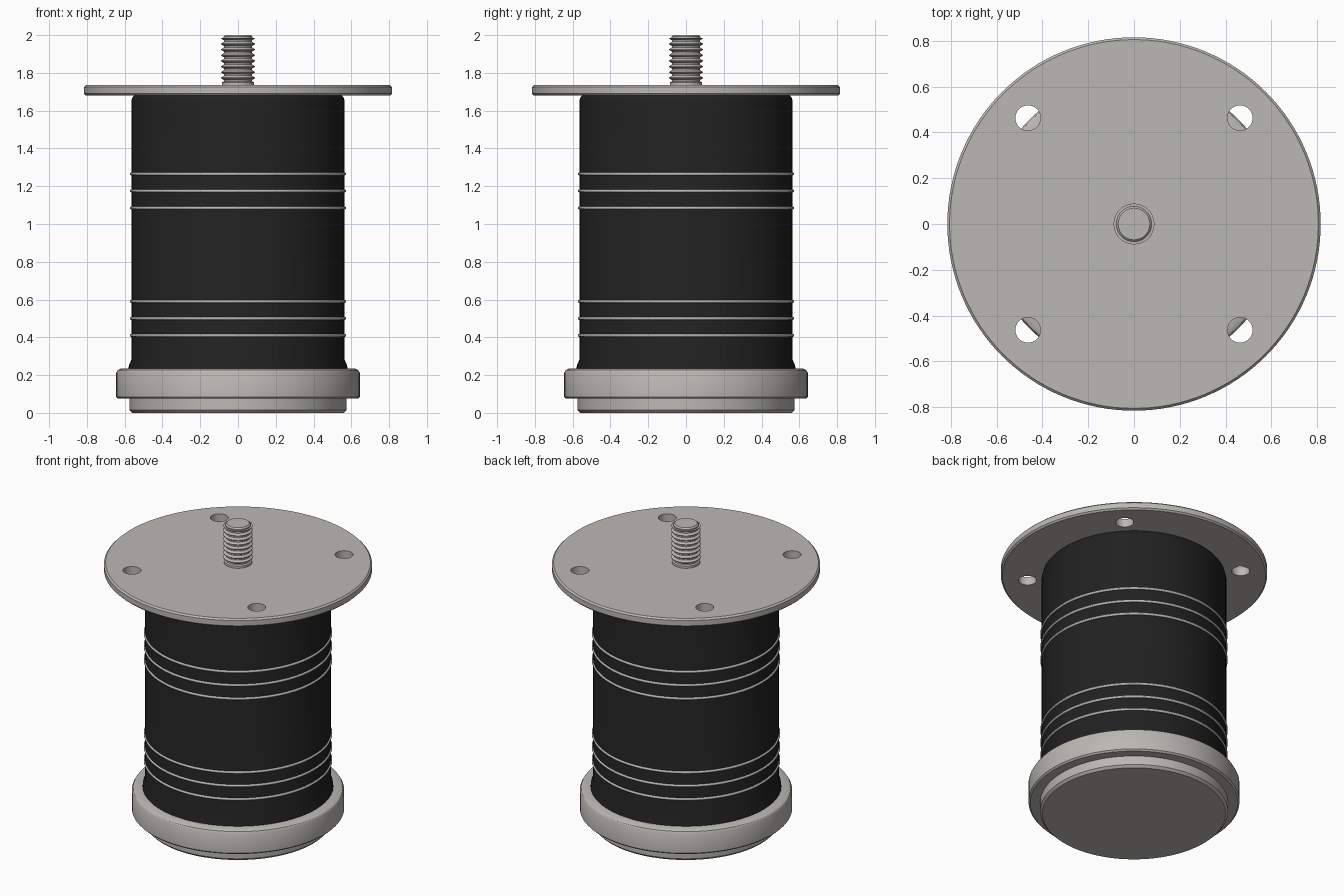
import bpy, bmesh, math
from mathutils import Matrix

cube = bpy.data.objects.get("Cube")
if cube:
    bpy.data.objects.remove(cube, do_unlink=True)


def make_material(name, color):
    mat = bpy.data.materials.new(name)
    mat.use_nodes = True
    mat.diffuse_color = color
    bsdf = next(n for n in mat.node_tree.nodes if n.type == 'BSDF_PRINCIPLED')
    bsdf.inputs["Base Color"].default_value = color
    return mat


metal = make_material("warm grey metal", (0.50, 0.48, 0.455, 1))
rubber = make_material("black rubber", (0.015, 0.015, 0.015, 1))


def shade(obj, angle=30):
    bpy.ops.object.select_all(action='DESELECT')
    obj.select_set(True)
    bpy.context.view_layer.objects.active = obj
    bpy.ops.object.shade_smooth_by_angle(angle=math.radians(angle))


def add_object(name, bm, mat):
    bmesh.ops.recalc_face_normals(bm, faces=bm.faces)
    mesh = bpy.data.meshes.new(name)
    bm.to_mesh(mesh)
    bm.free()
    mesh.materials.append(mat)
    obj = bpy.data.objects.new(name, mesh)
    bpy.context.collection.objects.link(obj)
    return obj


def lathe(name, profile, mat, segments=96, closed=False, angle=30):
    """Turn (radius, height) points about z; an open profile gets end caps."""
    bm = bmesh.new()
    rings = []
    for r, z in profile:
        rings.append([bm.verts.new((r * math.cos(a), r * math.sin(a), z))
                      for a in (math.tau * i / segments for i in range(segments))])
    pairs = list(zip(rings, rings[1:]))
    if closed:
        pairs.append((rings[-1], rings[0]))
    else:
        bm.faces.new(rings[0])
        bm.faces.new(rings[-1])
    for low, high in pairs:
        for i in range(segments):
            j = (i + 1) % segments
            bm.faces.new((low[i], low[j], high[j], high[i]))
    obj = add_object(name, bm, mat)
    shade(obj, angle)
    return obj


# Foot and collar
lathe("foot", [(0.56, 0), (0.575, 0.015), (0.575, 0.08)], metal)
lathe("collar", [(0.56, 0.075), (0.635, 0.075), (0.645, 0.085), (0.645, 0.212),
                 (0.637, 0.226), (0.62, 0.235), (0.56, 0.235)], metal)

# Rubber body with a small flare at the base and a rounded shoulder
lathe("body", [(0.58, 0.23), (0.578, 0.25), (0.565, 0.28), (0.565, 1.65),
               (0.56, 1.668), (0.547, 1.685)], rubber)

# Two groups of three thin bands
for group, middle in (("lower", 0.50), ("upper", 1.175)):
    for n, offset in enumerate((-0.09, 0, 0.09), 1):
        z = middle + offset
        section = [(0.565 + 0.008 * math.cos(math.tau * k / 8),
                    z + 0.008 * math.sin(math.tau * k / 8)) for k in range(8)]
        lathe(f"{group}_band_{n}", section, metal, closed=True, angle=60)

# Mounting plate with four bolt holes
plate = lathe("mounting_plate", [(0.805, 1.68), (0.815, 1.69), (0.815, 1.725),
                                 (0.805, 1.735)], metal, segments=128)
bm = bmesh.new()
for x in (-0.463, 0.463):
    for y in (-0.463, 0.463):
        bmesh.ops.create_cone(bm, cap_ends=True, segments=32, radius1=0.055,
                              radius2=0.055, depth=0.3,
                              matrix=Matrix.Translation((x, y, 1.7)))
cutter = add_object("hole_cutter", bm, metal)
cutter.hide_render = True
cut = plate.modifiers.new("bolt holes", 'BOOLEAN')
cut.operation = 'DIFFERENCE'
cut.solver = 'EXACT'
cut.object = cutter
bpy.context.view_layer.objects.active = plate
bpy.ops.object.modifier_apply(modifier=cut.name)
bpy.data.objects.remove(cutter, do_unlink=True)
shade(plate)

# Threaded stud
pitch, start = 0.03, 1.755
profile = [(0.085, 1.73), (0.085, start - 0.005)]
for n in range(8):
    z = start + n * pitch
    profile += [(0.075, z), (0.075, z + 0.008), (0.089, z + 0.016), (0.089, z + 0.02)]
profile += [(0.077, 1.985), (0.077, 1.992), (0.069, 2.0)]
lathe("threaded_stud", profile, metal, segments=48)
